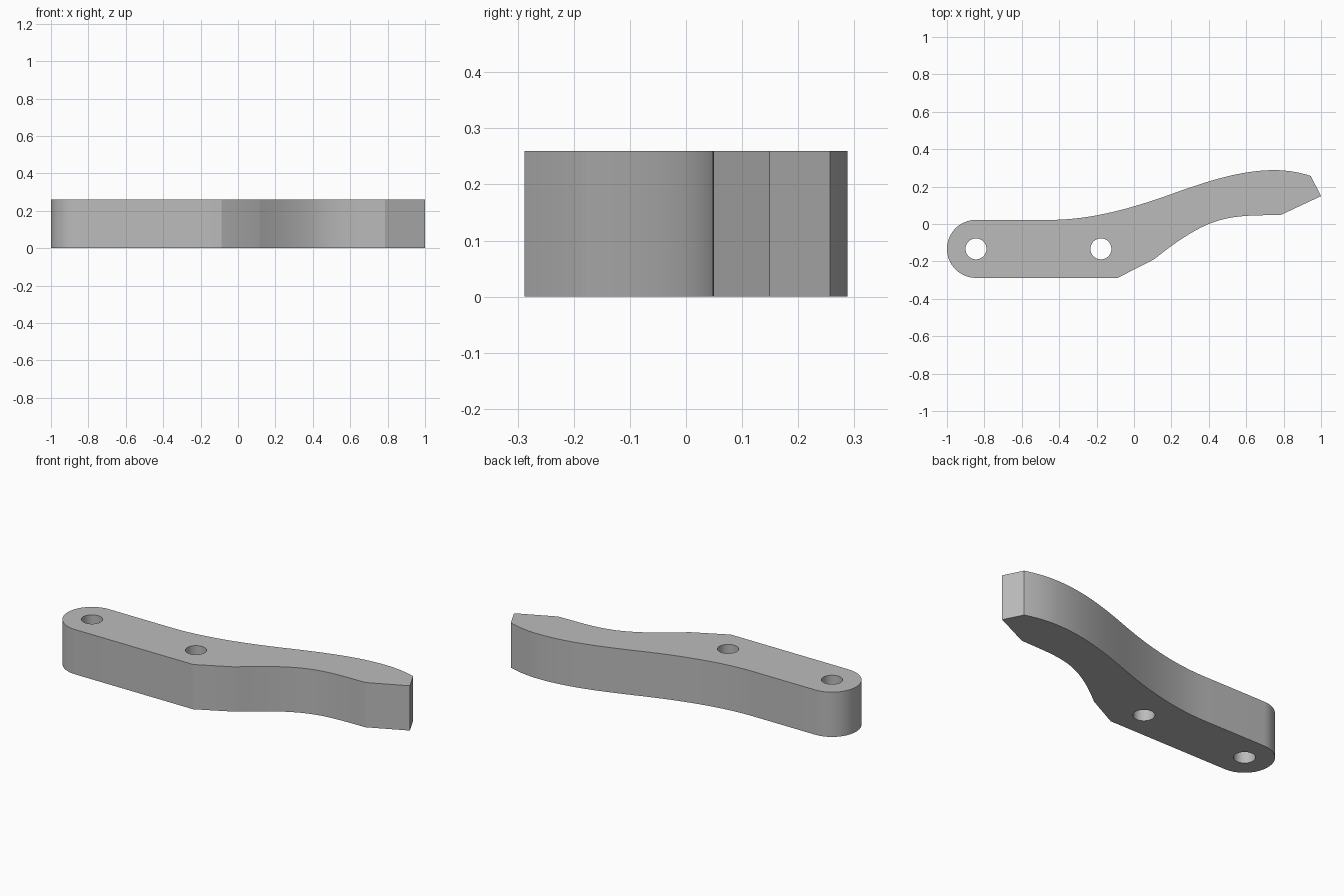
import bpy, bmesh, math
from mathutils import Vector

cube = bpy.data.objects.get("Cube")
if cube:
    bpy.data.objects.remove(cube, do_unlink=True)

HEIGHT = 0.26
ROUND = 0.155
PIVOT = Vector((-0.845, -0.133))
BOLT = Vector((-0.177, -0.133))
KAPPA = 0.5523

steel = bpy.data.materials.new("plain grey")
steel.use_nodes = True
GREY = (0.5, 0.5, 0.5, 1)
steel.diffuse_color = GREY
steel.node_tree.nodes["Principled BSDF"].inputs["Base Color"].default_value = GREY

curve = bpy.data.curves.new("lever_arm", "CURVE")
curve.dimensions = "2D"
curve.fill_mode = "BOTH"
curve.extrude = HEIGHT / 2
curve.resolution_u = 16


def add_spline(knots):
    """Closed outline; each knot is (point, incoming tangent, outgoing tangent), None = straight."""
    spline = curve.splines.new("BEZIER")
    spline.bezier_points.add(len(knots) - 1)
    spline.use_cyclic_u = True
    for bp, (point, t_in, t_out) in zip(spline.bezier_points, knots):
        p = Vector(point)
        bp.handle_left_type = "FREE" if t_in else "VECTOR"
        bp.handle_right_type = "FREE" if t_out else "VECTOR"
        bp.co = p.to_3d()
        bp.handle_left = (p - Vector(t_in or (0, 0))).to_3d()
        bp.handle_right = (p + Vector(t_out or (0, 0))).to_3d()


def slope(run, rise):
    """Handle covering a third of a curved stretch."""
    return (run / 3, run * rise / 3)


def add_hole(centre, radius):
    knots = []
    for i in range(4):
        a = i * math.pi / 2
        out = Vector((math.cos(a), math.sin(a)))
        tangent = Vector((-out.y, out.x)) * radius * KAPPA
        knots.append((centre + out * radius, tangent, tangent))
    add_spline(knots)


# Outline: rounded pivot end, flat lower edge, curved arm and angled tip
k = ROUND * KAPPA
add_spline([
    (PIVOT + Vector((0, ROUND)), None, (-k, 0)),
    (PIVOT - Vector((ROUND, 0)), (0, -k), (0, -k)),
    (PIVOT - Vector((0, ROUND)), (k, 0), None),
    ((-0.087, -0.288), None, None),
    ((0.107, -0.189), None, slope(0.293, 0.8)),
    ((0.4, 0.0), slope(0.293, 0.42), slope(0.386, 0.42)),
    ((0.786, 0.049), slope(0.386, 0.04), None),
    ((1.0, 0.149), None, None),
    ((0.945, 0.257), None, slope(-0.195, -0.32)),
    ((0.75, 0.288), slope(-0.195, 0), slope(-0.55, 0)),
    ((0.2, 0.16), slope(-0.55, 0.36), slope(-0.65, 0.36)),
    ((-0.45, 0.022), slope(-0.65, 0), None),
])

# Through holes
for centre in (PIVOT, BOLT):
    add_hole(centre, 0.056)

lever = bpy.data.objects.new("lever_arm", curve)
bpy.context.collection.objects.link(lever)
bpy.context.view_layer.objects.active = lever
lever.select_set(True)
bpy.ops.object.convert(target="MESH")
lever = bpy.context.object

# Weld the caps to the walls and stand the part on the ground
bm = bmesh.new()
bm.from_mesh(lever.data)
bmesh.ops.remove_doubles(bm, verts=bm.verts, dist=0.0005)
bmesh.ops.translate(bm, verts=bm.verts, vec=(0, 0, HEIGHT / 2))
bmesh.ops.recalc_face_normals(bm, faces=bm.faces)
bm.to_mesh(lever.data)
bm.free()
lever.data.materials.clear()
lever.data.materials.append(steel)
bpy.ops.object.shade_smooth_by_angle(angle=math.radians(20))
